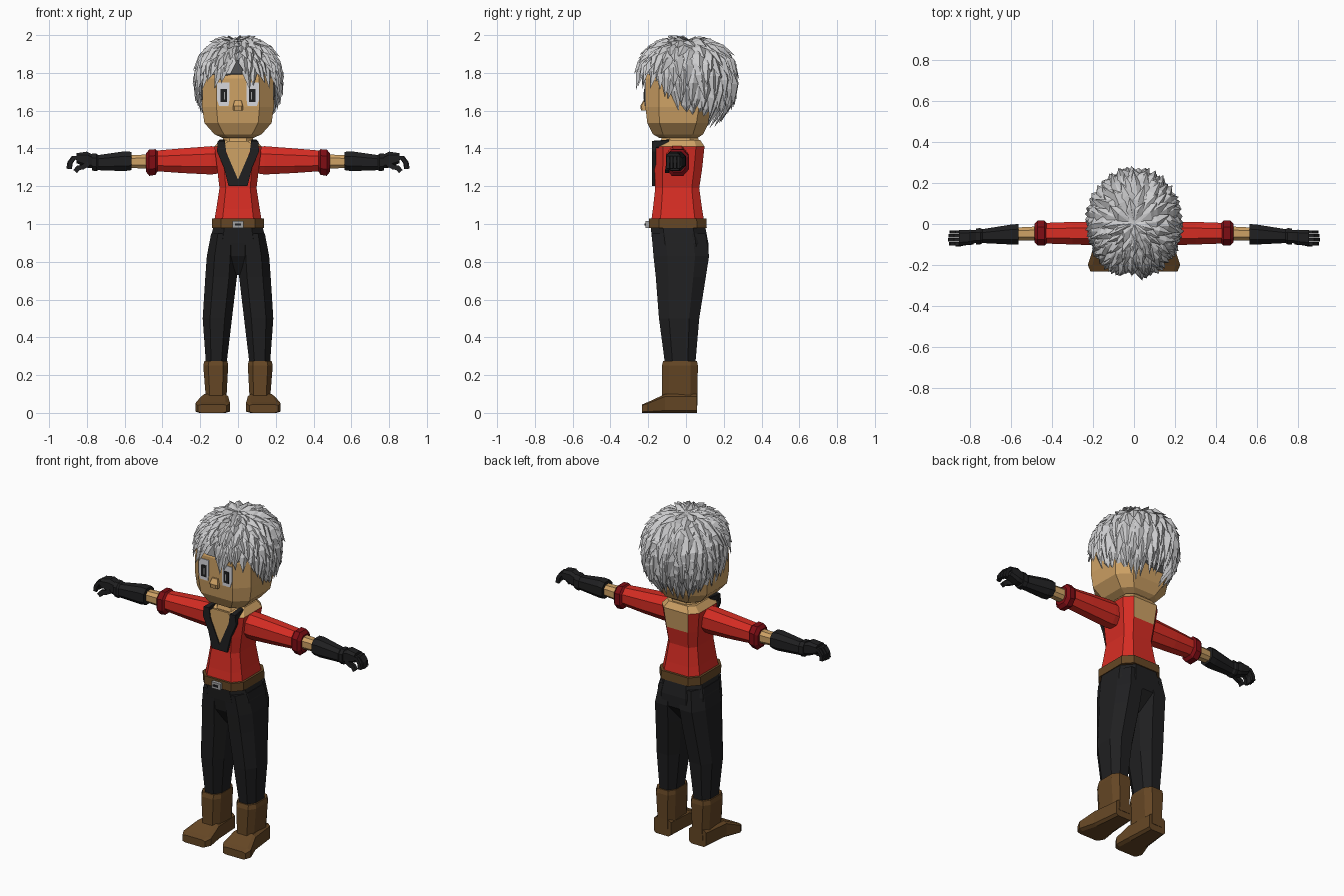
import bpy, bmesh, math, random

if "Cube" in bpy.data.objects:
    bpy.data.objects.remove(bpy.data.objects["Cube"])

random.seed(4)


def material(name, col):
    m = bpy.data.materials.new(name)
    m.diffuse_color = (*col, 1)
    m.use_nodes = True
    m.node_tree.nodes["Principled BSDF"].inputs["Base Color"].default_value = m.diffuse_color
    return m


SKIN = material("skin", (0.62, 0.36, 0.13))
RED = material("red cloth", (0.68, 0.026, 0.017))
DARK_RED = material("dark red cuff", (0.21, 0.004, 0.007))
BLACK = material("black cloth", (0.014, 0.014, 0.015))
BROWN = material("brown leather", (0.13, 0.062, 0.018))
HAIR = material("silver hair", (0.6, 0.6, 0.61))
WHITE = material("eye white", (0.68, 0.68, 0.72))
METAL = material("buckle metal", (0.36, 0.36, 0.36))


def finish(name, bm, mats, mirror=False):
    bmesh.ops.recalc_face_normals(bm, faces=bm.faces)
    me = bpy.data.meshes.new(name)
    bm.to_mesh(me)
    bm.free()
    for m in mats:
        me.materials.append(m)
    ob = bpy.data.objects.new(name, me)
    bpy.context.collection.objects.link(ob)
    if mirror:
        ob.modifiers.new("Mirror", 'MIRROR')
    return ob


def skin_rings(bm, rings):
    for r, s in zip(rings, rings[1:]):
        n = len(r)
        for i in range(n):
            bm.faces.new((r[i], r[(i + 1) % n], s[(i + 1) % n], s[i]))
    bm.faces.new(rings[0])
    bm.faces.new(rings[-1])


def loft(name, mat, axis, rows, k=0.45, mirror=False, extra=()):
    """Chamfered-box sections; each row is (position, a0, a1, b0, b1)."""
    bm = bmesh.new()
    rings = []
    for t, a0, a1, b0, b1 in rows:
        ca, cb, ra, rb = (a0 + a1) / 2, (b0 + b1) / 2, (a1 - a0) / 2, (b1 - b0) / 2
        ring = []
        for u, v in ((1, -k), (1, k), (k, 1), (-k, 1), (-1, k), (-1, -k), (-k, -1), (k, -1)):
            a, b = ca + u * ra, cb + v * rb
            co = {'x': (t, a, b), 'y': (a, t, b), 'z': (a, b, t)}[axis]
            ring.append(bm.verts.new(co))
        rings.append(ring)
    skin_rings(bm, rings)
    return finish(name, bm, [mat, *extra], mirror)


def plate(name, mat, outline, y0, y1, mirror=False):
    """Flat x,z outline with thickness from y0 to y1."""
    bm = bmesh.new()
    skin_rings(bm, [[bm.verts.new((x, y, z)) for x, z in outline] for y in (y0, y1)])
    return finish(name, bm, [mat], mirror)


def box(x0, x1, z0, z1):
    return [(x0, z0), (x1, z0), (x1, z1), (x0, z1)]


# Torso, with bare upper back and shoulder top
torso = loft("jacket_torso", RED, 'z', [
    (1.01, -.127, .127, -.185, .097), (1.08, -.115, .115, -.175, .085),
    (1.19, -.098, .098, -.163, .07), (1.29, -.11, .11, -.166, .085),
    (1.41, -.125, .125, -.166, .098), (1.445, -.095, .095, -.11, .075)], 0.66, extra=[SKIN])
for f in torso.data.polygons:
    back = f.normal.y > 0.8
    if (back and f.center.z > 1.3) or f.center.z > 1.42:
        f.material_index = 1

# Open chest and lapels
plate("bare_chest", SKIN, [(-.075, 1.42), (0, 1.21), (.075, 1.42), (.05, 1.44), (-.05, 1.44)], -.173, -.16)
plate("lapel", BLACK, [(0, 1.2), (.05, 1.2), (.075, 1.3), (.112, 1.385), (.105, 1.44),
                       (.07, 1.44), (.062, 1.38), (0, 1.235)], -.179, -.158, True)
loft("shoulder_strap", BLACK, 'y', [(-.178, .07, .108, 1.4, 1.44), (-.09, .07, .1, 1.41, 1.447)], 0.8, True)
loft("neck", SKIN, 'z', [(1.40, -.09, .09, -.145, .07), (1.452, -.08, .08, -.13, .065),
                         (1.50, -.065, .065, -.11, .05)], 0.55)

# Head and face
loft("head", SKIN, 'z', [
    (1.455, -.08, .08, -.14, .06), (1.475, -.125, .125, -.175, .09), (1.535, -.178, .178, -.205, .12),
    (1.62, -.19, .19, -.215, .14), (1.77, -.187, .187, -.215, .15), (1.88, -.14, .14, -.175, .12)], 0.6)
loft("nose", SKIN, 'z', [(1.6, -.025, .025, -.238, -.2), (1.625, -.026, .026, -.242, -.2),
                         (1.655, -.018, .018, -.225, -.2)], 0.7)
plate("eye_white", WHITE, [(.05, 1.625), (.1, 1.625), (.112, 1.66), (.112, 1.75), (.045, 1.75), (.045, 1.66)],
      -.219, -.212, True)
plate("pupil", BLACK, box(.058, .093, 1.645, 1.715), -.222, -.216, True)
plate("pupil_glint", METAL, box(.069, .075, 1.66, 1.70), -.224, -.219, True)

# Arms: sleeve, cuff, forearm, glove, hand
loft("sleeve", RED, 'x', [(.09, -.1, .01, 1.27, 1.405), (.14, -.105, .012, 1.262, 1.412),
                          (.3, -.1, .01, 1.27, 1.4), (.44, -.095, .005, 1.28, 1.388)], 0.45, True)
loft("cuff", DARK_RED, 'x', [(.425, -.093, .003, 1.28, 1.385), (.437, -.106, .016, 1.26, 1.396),
                             (.47, -.106, .016, 1.255, 1.394), (.486, -.09, 0, 1.275, 1.375)], 0.5, True)
loft("forearm", SKIN, 'x', [(.47, -.08, -.012, 1.292, 1.368), (.59, -.08, -.018, 1.298, 1.364)], 0.5, True)
loft("glove_gauntlet", BLACK, 'x', [(.565, -.1, 0, 1.285, 1.382), (.60, -.1, -.003, 1.28, 1.385),
                                    (.74, -.093, -.025, 1.285, 1.365), (.75, -.1, -.02, 1.28, 1.372),
                                    (.772, -.1, -.022, 1.283, 1.372)], 0.5, True)
loft("glove_palm", BLACK, 'x', [(.765, -.09, -.03, 1.295, 1.365), (.8, -.1, -.028, 1.298, 1.383),
                                (.855, -.106, -.03, 1.322, 1.375)], 0.6, True)


def finger(name, path, y, r):
    """Four-sided tube bending in x,z; y is (root, tip)."""
    bm = bmesh.new()
    rings = []
    for i, (x, z) in enumerate(path):
        (xa, za), (xb, zb) = path[max(i - 1, 0)], path[min(i + 1, len(path) - 1)]
        d = math.hypot(xb - xa, zb - za)
        nx, nz = -(zb - za) / d * r, (xb - xa) / d * r
        yc = y[0] + (y[1] - y[0]) * i / (len(path) - 1)
        rings.append([bm.verts.new((x + s * nx, yc + q * r, z + s * nz))
                      for s, q in ((1, -.8), (1, .8), (-1, .8), (-1, -.8))])
    skin_rings(bm, rings)
    finish(name, bm, [BLACK], True)


for i in range(4):
    y = -.096 + i * .019
    dx = -.006 * abs(i - 1.3)
    finger("finger_%d" % (i + 1), [(.84, 1.35), (.877 + dx, 1.35), (.895 + dx, 1.325), (.9 + dx, 1.292)],
           (y, y), .0105)
finger("thumb", [(.79, 1.318), (.825, 1.3), (.845, 1.298), (.862, 1.278)], (-.09, -.1), .013)

# Belt and buckle
loft("belt", BROWN, 'z', [(.978, -.137, .137, -.195, .11), (1.028, -.137, .137, -.195, .108)], 0.66)
loft("buckle", METAL, 'z', [(.978, -.03, .03, -.215, -.19), (1.016, -.03, .03, -.215, -.19)], 0.85)
plate("buckle_bar", BLACK, box(-.017, .017, .991, 1.003), -.219, -.213)

# Trousers
loft("trouser_hips", BLACK, 'z', [(.985, -.13, .13, -.187, .102), (.9, -.152, .152, -.178, .118),
                                  (.83, -.15, .15, -.165, .118), (.73, -.05, .05, -.1, .04)], 0.55)
loft("trouser_leg", BLACK, 'z', [(.95, .0, .142, -.182, .105), (.83, .0, .165, -.172, .122),
                                 (.72, .006, .173, -.16, .105), (.5, .032, .187, -.143, .07),
                                 (.265, .06, .17, -.112, .05)], 0.5, True)

# Boots
loft("boot_shaft", BROWN, 'z', [(.04, .06, .178, -.13, .06), (.1, .06, .172, -.128, .06),
                                (.25, .052, .184, -.128, .063), (.276, .056, .178, -.12, .058)], 0.6, True)
loft("boot_foot", BROWN, 'y', [(.058, .062, .176, 0, .1), (-.11, .052, .195, 0, .1),
                               (-.2, .042, .226, 0, .058), (-.232, .06, .212, 0, .045)], 0.75, True)


# Hair: a shell covered in rows of pointed locks flowing from the crown
def power(v, e):
    return math.copysign(abs(v) ** e, v)


def shell(a, p, lift=0.0):
    s, c = power(math.sin(p), .88), power(math.cos(p), .92)
    rz = .2 if c > 0 else .265
    return ((.213 + lift) * s * math.sin(a), .005 - (.25 + lift) * s * math.cos(a),
            1.775 + (rz + lift) * c)


def hem(a):
    a = abs((a + math.pi) % (2 * math.pi) - math.pi)
    if a < .13:
        return 1.2
    t = min(max((a - .9) / .75, 0), 1)
    return 1.66 + (2.5 - 1.66) * t * t * (3 - 2 * t)


bm = bmesh.new()
skin_rings(bm, [[bm.verts.new(shell(i * math.tau / 32, hem(i * math.tau / 32) * f)) for i in range(32)]
                for f in (.05, .2, .4, .6, .78, .9)])
finish("hair_cap", bm, [HAIR])

bm = bmesh.new()
for tip_at, count, length in ((1.03, 34, .36), (.92, 34, .34), (.8, 32, .34), (.68, 28, .33),
                              (.56, 24, .32), (.44, 20, .3), (.32, 14, .26), (.2, 9, .18)):
    phase = random.random()
    for i in range(count):
        a = (i + phase + random.uniform(-.2, .2)) * math.tau / count
        w = math.pi / count * 1.35
        h = hem(a)
        p1 = h * (tip_at + random.uniform(-.05, .04))
        p0 = max(p1 - h * length, .02)
        pm = p0 + (p1 - p0) * .5
        up = random.uniform(.018, .03)
        rl, rr, ml, mr, ridge, tip = [bm.verts.new(co) for co in (
            shell(a - w * .5, p0, .002), shell(a + w * .5, p0, .002),
            shell(a - w, pm, .006), shell(a + w, pm, .006), shell(a, pm, up),
            shell(a + random.uniform(-.6, .6) * w, p1, up + .006))]
        for f in ((rl, rr, ridge), (rl, ridge, ml), (rr, mr, ridge), (ml, ridge, tip),
                  (ridge, mr, tip), (mr, ml, tip), (rr, rl, ml, mr)):
            bm.faces.new(f)
finish("hair_locks", bm, [HAIR])
